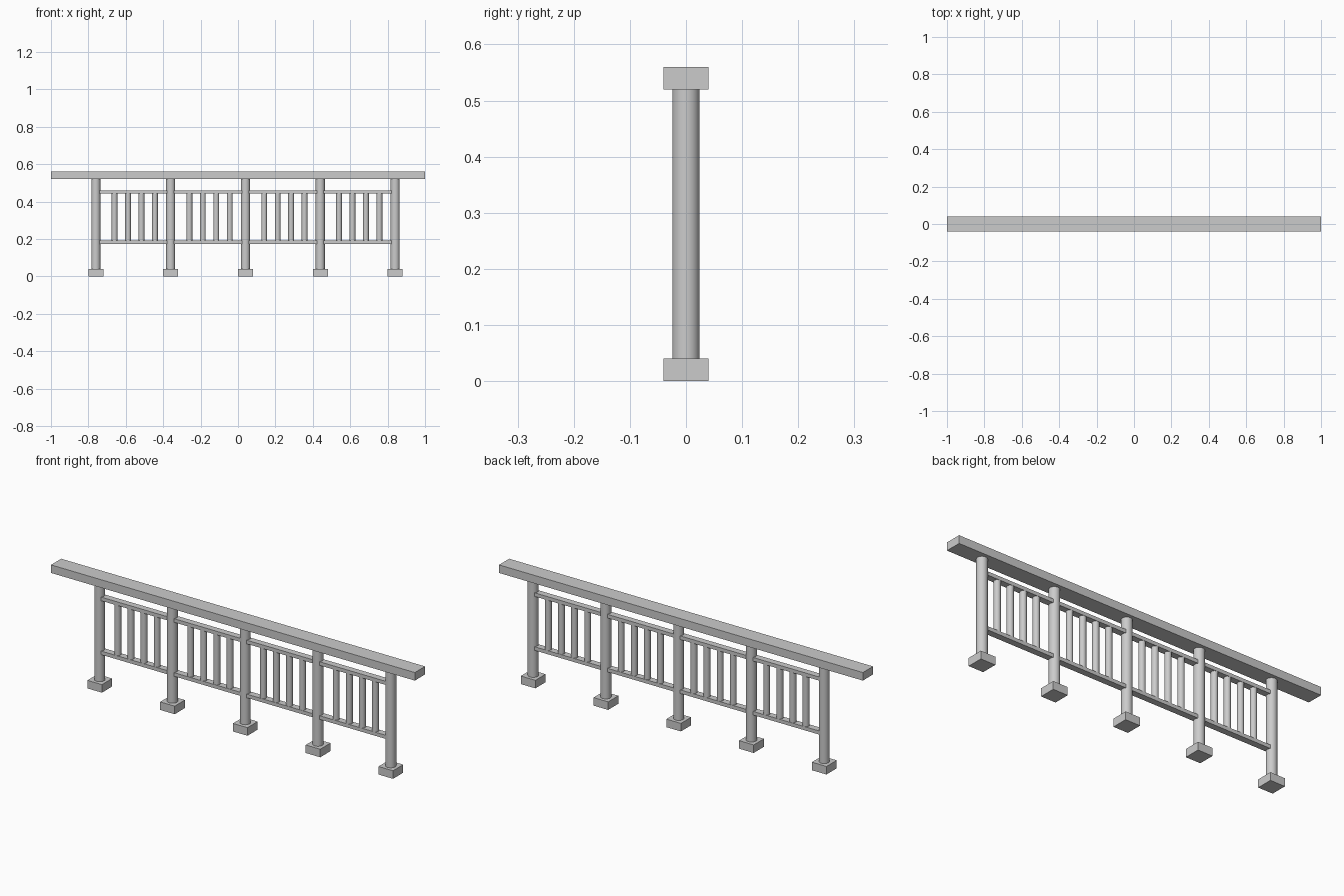
import bpy

if "Cube" in bpy.data.objects:
    bpy.data.objects.remove(bpy.data.objects["Cube"])

POST_X = [-0.76 + 0.4 * i for i in range(5)]


def box(name, x0, x1, half_y, z0, z1):
    bpy.ops.mesh.primitive_cube_add(size=1, location=((x0 + x1) / 2, 0, (z0 + z1) / 2))
    ob = bpy.context.object
    ob.name = name
    ob.scale = (x1 - x0, 2 * half_y, z1 - z0)
    bpy.ops.object.transform_apply(location=False, rotation=False, scale=True)
    return ob


def rod(name, x, radius, z0, z1):
    bpy.ops.mesh.primitive_cylinder_add(vertices=32, radius=radius, depth=z1 - z0,
                                        location=(x, 0, (z0 + z1) / 2))
    ob = bpy.context.object
    ob.name = name
    bpy.ops.object.shade_smooth_by_angle()
    return ob


# Handrail along the top
box("handrail", -1, 1, 0.04, 0.52, 0.56)

# Thin rails running through the posts
box("lower_rail", POST_X[0], POST_X[-1], 0.016, 0.174, 0.192)
box("upper_rail", POST_X[0], POST_X[-1], 0.016, 0.442, 0.46)

# Round posts on square feet
for i, x in enumerate(POST_X):
    box(f"foot_{i + 1}", x - 0.04, x + 0.04, 0.04, 0, 0.04)
    rod(f"post_{i + 1}", x, 0.0245, 0.04, 0.52)

# Four balusters in each bay
for i, x in enumerate(POST_X[:-1]):
    for k in range(4):
        rod(f"baluster_{i + 1}_{k + 1}", x + 0.1 + 0.072 * k, 0.0155, 0.18, 0.46)
